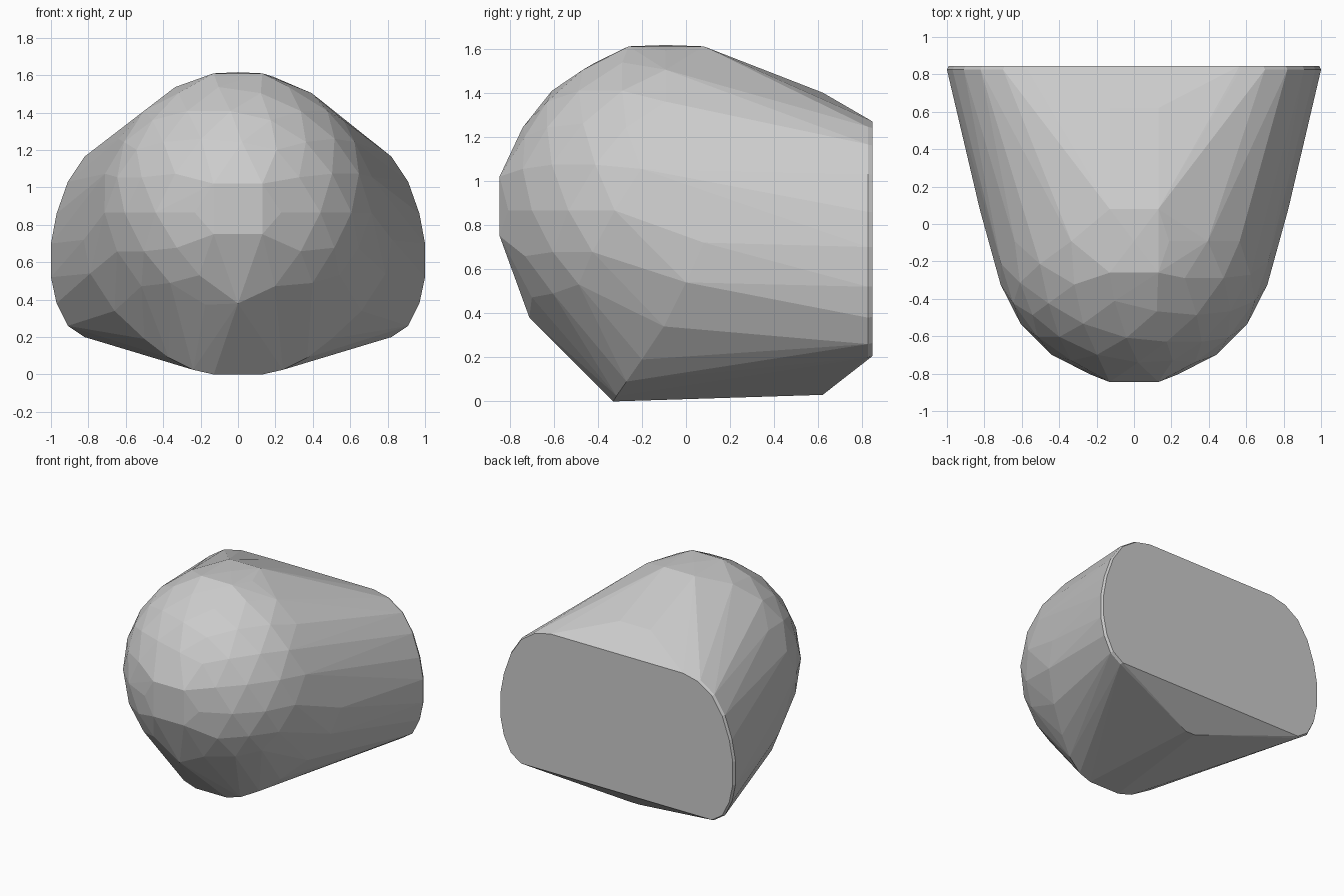
import bpy, bmesh, math
from mathutils import Vector, Matrix

if "Cube" in bpy.data.objects:
    bpy.data.objects.remove(bpy.data.objects["Cube"])

bm = bmesh.new()

# Rounded front dome
bmesh.ops.create_icosphere(bm, subdivisions=3, radius=0.75,
                           matrix=Matrix.Translation((0, -0.092, 0.866)))
for f in list(bm.faces):
    bm.faces.remove(f)
for e in list(bm.edges):
    bm.edges.remove(e)


def mirrored(points):
    for x, y, z in points:
        for s in ((1, -1) if x else (1,)):
            bm.verts.new((s * x, y, z))


# Flat back plate outline (half), with a thin bevelled rim
back = [(0.82, 0.20), (0.91, 0.26), (0.97, 0.38), (1.0, 0.52), (1.0, 0.70),
        (0.97, 0.86), (0.91, 1.03), (0.82, 1.165), (0.70, 1.245), (0.57, 1.275)]
mirrored([(x, 0.825, z) for x, z in back])
mirrored([(x * 0.99, 0.845, 0.74 + (z - 0.74) * 0.99) for x, z in back])

# Lower side ridge, sweeping from the underside up to the flanks
mirrored([(0.13, -0.33, 0.0), (0.24, -0.315, 0.025), (0.37, -0.27, 0.09),
          (0.50, -0.20, 0.19), (0.66, -0.10, 0.34), (0.79, 0.0, 0.54),
          (0.825, 0.08, 0.72)])

# Flats on the top, the nose and the chin, plus the underside peak
mirrored([(0.13, 0.08, 1.61), (0.13, -0.26, 1.61),
          (0.13, -0.845, 0.75), (0.13, -0.845, 1.02),
          (0.13, 0.62, 1.40), (0, -0.71, 0.38),
          (0.04, 0.62, 0.03)])

# Wrap everything in one faceted convex skin
res = bmesh.ops.convex_hull(bm, input=bm.verts[:])
loose = {v for v in bm.verts if not v.link_faces}
bmesh.ops.delete(bm, geom=list(loose), context='VERTS')
bmesh.ops.dissolve_limit(bm, angle_limit=math.radians(1), verts=bm.verts[:], edges=bm.edges[:])
bmesh.ops.recalc_face_normals(bm, faces=bm.faces[:])

mesh = bpy.data.meshes.new("faceted_body")
bm.to_mesh(mesh)
bm.free()
body = bpy.data.objects.new("faceted_body", mesh)
bpy.context.collection.objects.link(body)
